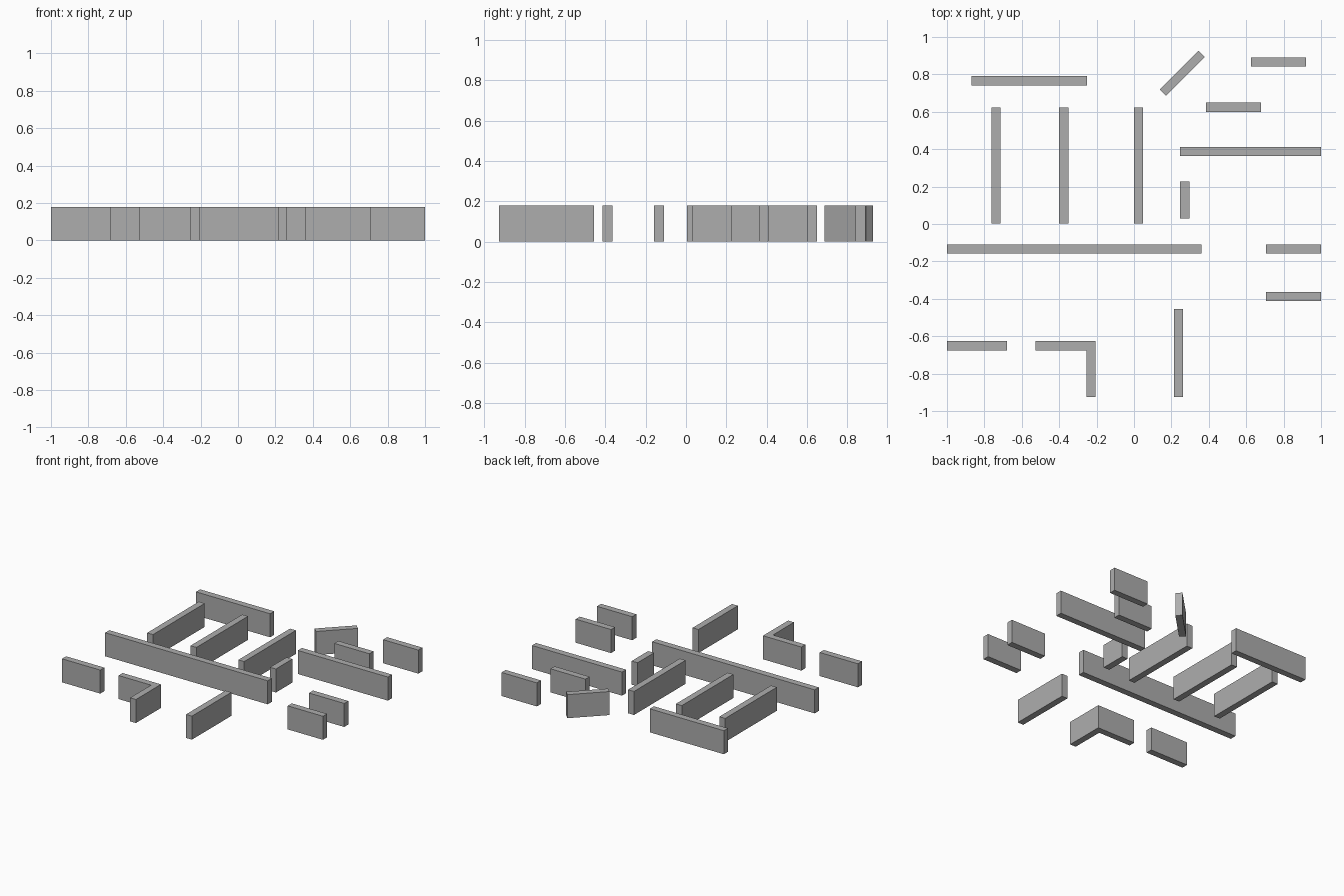
import bpy
import bmesh
from math import radians
from mathutils import Matrix, Vector

HEIGHT = 0.178
THICK = 0.049

default_cube = bpy.data.objects.get("Cube")
if default_cube:
    bpy.data.objects.remove(default_cube, do_unlink=True)

# Single plain grey for every wall
grey = bpy.data.materials.new("wall grey")
grey.use_nodes = True
wall_colour = (0.42, 0.42, 0.42, 1)
grey.diffuse_color = wall_colour
grey.node_tree.nodes["Principled BSDF"].inputs["Base Color"].default_value = wall_colour


def prism(name, outline, matrix=Matrix.Identity(4)):
    """Extrude a floor outline upwards into a wall standing on the ground."""
    bm = bmesh.new()
    base = bm.faces.new([bm.verts.new((x, y, 0)) for x, y in outline])
    top = bmesh.ops.extrude_face_region(bm, geom=[base])
    raised = [v for v in top["geom"] if isinstance(v, bmesh.types.BMVert)]
    bmesh.ops.translate(bm, verts=raised, vec=Vector((0, 0, HEIGHT)))
    bmesh.ops.recalc_face_normals(bm, faces=bm.faces)
    mesh = bpy.data.meshes.new(name)
    bm.to_mesh(mesh)
    bm.free()
    mesh.materials.append(grey)
    wall = bpy.data.objects.new(name, mesh)
    wall.matrix_world = matrix
    bpy.context.collection.objects.link(wall)
    return wall


def rectangle(left, right, front, back):
    return [(left, front), (right, front), (right, back), (left, back)]


def wall_across(name, start, end, back):
    return prism(name, rectangle(start, end, back - THICK, back))


def wall_deep(name, left, front, back):
    return prism(name, rectangle(left, left + THICK, front, back))


# Walls running from side to side
wall_across("back_wall", -0.87, -0.25, 0.79)
wall_across("long_hall_wall", -1, 0.36, -0.11)
wall_across("side_room_wall", 0.247, 1, 0.412)
wall_across("back_corner_wall", 0.625, 0.92, 0.89)
wall_across("inner_corner_wall", 0.386, 0.68, 0.649)
wall_across("front_short_wall", -1, -0.68, -0.626)
for label, back in (("rear", -0.11), ("front", -0.364)):
    wall_across(f"entry_wall_{label}", 0.705, 1, back)

# Three parallel partitions and two more walls running front to back
for label, left in (("outer", -0.763), ("middle", -0.4), ("inner", 0)):
    wall_deep(f"partition_{label}", left, 0.004, 0.622)
wall_deep("stub_wall", 0.247, 0.03, 0.227)
wall_deep("front_divider_wall", 0.214, -0.926, -0.455)

# L-shaped corner wall
left, right, front, back = -0.527, -0.206, -0.926, -0.626
prism("corner_wall", [
    (left, back), (left, back - THICK), (right - THICK, back - THICK),
    (right - THICK, front), (right, front), (right, back),
])

# Diagonal wall
half, side = 0.146, THICK / 2
turn = Matrix.Translation((0.258, 0.806, 0)) @ Matrix.Rotation(radians(45), 4, "Z")
prism("diagonal_wall", rectangle(-half, half, -side, side), turn)
